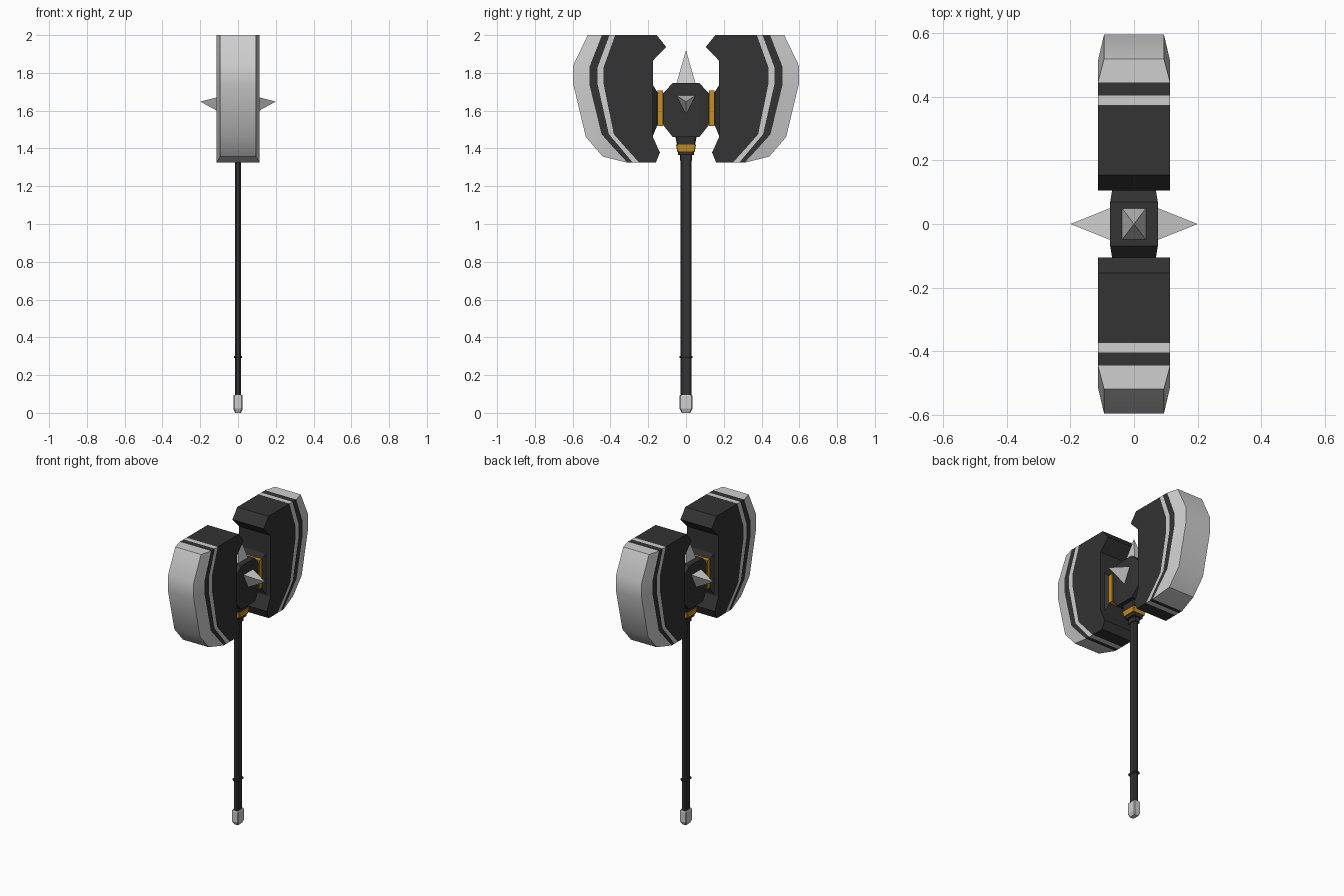
import bpy, bmesh, math

if "Cube" in bpy.data.objects:
    bpy.data.objects.remove(bpy.data.objects["Cube"])


def material(name, col):
    m = bpy.data.materials.new(name)
    m.diffuse_color = (*col, 1)
    m.use_nodes = True
    m.node_tree.nodes["Principled BSDF"].inputs["Base Color"].default_value = m.diffuse_color
    return m


DARK = material("dark iron", (0.033, 0.033, 0.033))
SILVER = material("silver steel", (0.62, 0.62, 0.62))
GOLD = material("gold trim", (0.58, 0.27, 0.016))


def make(name, verts, faces, mats, ids=None):
    me = bpy.data.meshes.new(name)
    me.from_pydata(verts, [], faces)
    for m in mats:
        me.materials.append(m)
    if ids:
        for p, i in zip(me.polygons, ids):
            p.material_index = i
    ob = bpy.data.objects.new(name, me)
    bpy.context.collection.objects.link(ob)
    bm = bmesh.new()
    bm.from_mesh(me)
    bmesh.ops.recalc_face_normals(bm, faces=bm.faces)
    bm.to_mesh(me)
    bm.free()
    return ob


def loft(name, rings, mat):
    """Skin a stack of equal-sized rings and cap both ends."""
    n = len(rings[0])
    verts = [v for r in rings for v in r]
    faces = [(k * n + i, k * n + (i + 1) % n, (k + 1) * n + (i + 1) % n, (k + 1) * n + i)
             for k in range(len(rings) - 1) for i in range(n)]
    faces += [tuple(range(n)), tuple(range(len(verts) - n, len(verts)))]
    return make(name, verts, faces, [mat])


def ring_z(z, hx, hy, c):
    """Chamfered rectangle at height z."""
    pts = [(hx, hy - c), (hx - c, hy), (c - hx, hy), (-hx, hy - c),
           (-hx, c - hy), (c - hx, -hy), (hx - c, -hy), (hx, c - hy)]
    return [(x, y, z) for x, y in pts]


def ring_y(y, hx, z0, z1):
    return [(-hx, y, z0), (hx, y, z0), (hx, y, z1), (-hx, y, z1)]


def spike(name, base, tip):
    n = len(base)
    make(name, base + [tip], [(i, (i + 1) % n, n) for i in range(n)] + [tuple(range(n))], [SILVER])


# Blade contours (y, z), from cutting edge inwards
EDGE = [(.52, 2), (.597, 1.84), (.597, 1.74), (.53, 1.46), (.44, 1.357), (.312, 1.325)]
RIM = [(.445, 2), (.512, 1.83), (.512, 1.74), (.447, 1.475), (.382, 1.402), (.31, 1.325)]
STRIPE_OUT = [(.405, 2), (.468, 1.83), (.468, 1.74), (.408, 1.475), (.346, 1.402), (.282, 1.325)]
STRIPE_IN = [(.375, 2), (.436, 1.83), (.436, 1.74), (.382, 1.475), (.318, 1.402), (.248, 1.325)]
INNER = [(.155, 2), (.105, 1.937), (.175, 1.865), (.175, 1.46), (.138, 1.378), (.16, 1.325)]
HALF, THIN = .114, .094


def slab(name, lines, widths, s, ids, mats):
    """Solid whose bands run between neighbouring contours."""
    n = len(lines[0])
    verts = [(sx * (w if not (w == THIN and i == n - 1) else HALF), s * y, z)
             for sx in (-1, 1) for ln, w in zip(lines, widths) for i, (y, z) in enumerate(ln)]
    off = n * len(lines)
    faces, mi = [], []
    for k in range(len(lines) - 1):
        a, b = k * n, (k + 1) * n
        for i in range(n - 1):
            f = (a + i, a + i + 1, b + i + 1, b + i)
            faces += [f, tuple(v + off for v in f)]
            mi += [ids[k]] * 2
        for i in (0, n - 1):
            faces.append((a + i, b + i, b + i + off, a + i + off))
            mi.append(ids[k])
    for k, m in ((0, ids[0]), (len(lines) - 1, ids[-1])):
        for i in range(k * n, k * n + n - 1):
            faces.append((i, i + 1, i + 1 + off, i + off))
            mi.append(m)
    return make(name, verts, faces, mats, mi)


for s, side in ((1, "back"), (-1, "front")):
    # Striped blade body and silver cutting edge
    slab(side + "_blade_body", [RIM, STRIPE_OUT, STRIPE_IN, INNER], [HALF] * 4, s,
         [0, 1, 0], [DARK, SILVER])
    edge = slab(side + "_cutting_edge", [EDGE, RIM], [THIN, HALF], s, [0], [SILVER])
    bpy.ops.object.select_all(action='DESELECT')
    edge.select_set(True)
    bpy.context.view_layer.objects.active = edge
    bpy.ops.object.shade_smooth_by_angle(angle=math.radians(30))
    # Flared socket with gold band between hub and blade
    loft(side + "_blade_socket", [ring_y(s * .11, .055, 1.53, 1.69), ring_y(s * .153, .06, 1.52, 1.70),
                                  ring_y(s * .178, .085, 1.46, 1.74)], DARK)
    loft(side + "_gold_band", [ring_y(s * .122, .07, 1.518, 1.708),
                               ring_y(s * .152, .07, 1.518, 1.708)], GOLD)

# Central hub
loft("hub", [ring_y(-.118, .067, 1.52, 1.695), ring_y(-.07, .075, 1.46, 1.747),
             ring_y(.07, .075, 1.46, 1.747), ring_y(.118, .067, 1.52, 1.695)], DARK)

# Spikes on the two flat sides and on top
for s, side in ((1, "right"), (-1, "left")):
    spike(side + "_spike", [(s * .075, -.05, 1.68), (s * .075, .05, 1.68), (s * .075, 0, 1.58)],
          (s * .2, 0, 1.648))
spike("top_spike", [(-.038, -.05, 1.745), (.038, -.05, 1.745), (.038, .05, 1.745), (-.038, .05, 1.745)],
      (0, 0, 1.92))

# Neck under the hub, with gold collar
loft("neck", [ring_z(1.335, .022, .033, .007), ring_z(1.365, .022, .033, .007),
              ring_z(1.366, .036, .042, .007), ring_z(1.42, .042, .048, .007),
              ring_z(1.462, .048, .056, .007)], DARK)
loft("neck_collar", [ring_z(1.385, .044, .047, .004), ring_z(1.42, .048, .053, .004)], GOLD)

# Shaft, grip ring and pommel
loft("shaft", [ring_z(.08, .016, .028, .008), ring_z(1.37, .016, .028, .008)], DARK)
loft("grip_ring", [ring_z(.29, .019, .033, .008), ring_z(.296, .022, .036, .008),
                   ring_z(.302, .019, .033, .008)], DARK)
loft("pommel", [ring_z(0, .015, .023, .004), ring_z(.022, .025, .034, .006),
                ring_z(.09, .025, .034, .006), ring_z(.095, .022, .031, .006)], SILVER)
